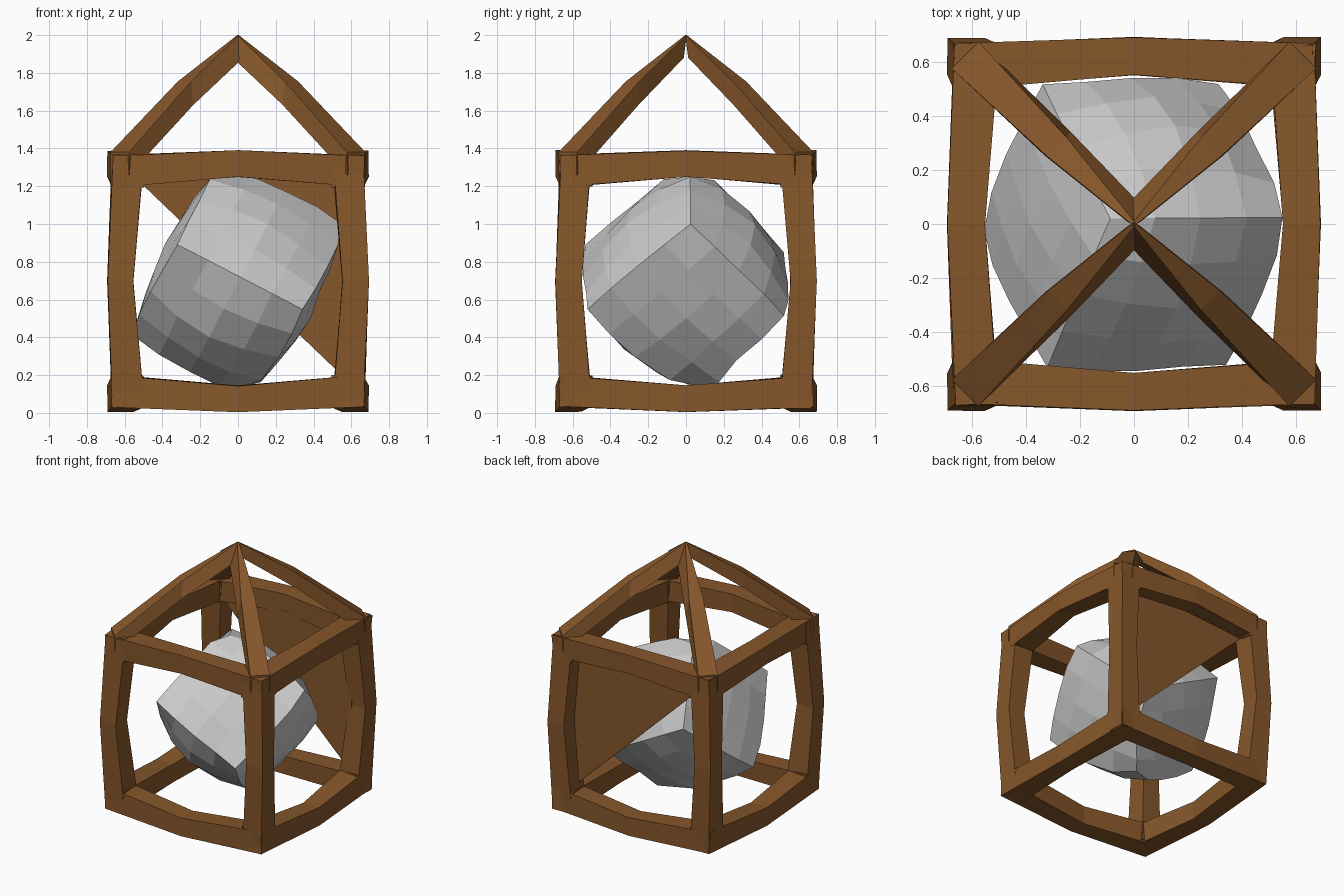
import bpy, bmesh, random
from math import sqrt, exp
from mathutils import Vector, Matrix

if "Cube" in bpy.data.objects:
    bpy.data.objects.remove(bpy.data.objects["Cube"])

random.seed(4)
wood = bpy.data.materials.new("wood")
wood.diffuse_color = (0.24, 0.095, 0.024, 1)
wood.use_nodes = True
wood.node_tree.nodes["Principled BSDF"].inputs["Base Color"].default_value = wood.diffuse_color


def make(name, verts, faces, mat=None):
    me = bpy.data.meshes.new(name)
    me.from_pydata(verts, [], faces)
    bm = bmesh.new()
    bm.from_mesh(me)
    bmesh.ops.recalc_face_normals(bm, faces=bm.faces)
    bm.to_mesh(me)
    bm.free()
    ob = bpy.data.objects.new(name, me)
    bpy.context.collection.objects.link(ob)
    if mat:
        me.materials.append(mat)
    return ob


def loft(name, rings, mat):
    """Skin a list of four-point rings into a closed beam."""
    verts = [p for r in rings for p in r]
    faces = [(0, 1, 2, 3), tuple(len(verts) - 4 + i for i in range(4))]
    for k in range(len(rings) - 1):
        for i in range(4):
            j = (i + 1) % 4
            faces.append((4 * k + i, 4 * k + j, 4 * k + 4 + j, 4 * k + 4 + i))
    return make(name, verts, faces, mat)


# Cage: twelve beams, each bowed outwards at its middle
CENTRE = Vector((0, 0, 0.697))


def cage_beam(name, axis, s1, s2):
    a1, a2 = [a for a in range(3) if a != axis]
    rings = []
    for t, lo, hi in ((-0.665, 0.499, 0.665), (0, 0.553, 0.692), (0.665, 0.499, 0.665)):
        ring = []
        for u, v in ((lo, lo), (hi, lo), (hi, hi), (lo, hi)):
            p = Vector((0, 0, 0))
            jit = 0.005 if t else 0.002
            p[axis] = t + (random.uniform(-1, 1) * 0.01 if t else 0)
            p[a1] = s1 * (u + random.uniform(-jit, jit))
            p[a2] = s2 * (v + random.uniform(-jit, jit))
            ring.append(p + CENTRE)
        rings.append(ring)
    loft(name, rings, wood)


side = {-1: "left", 1: "right"}
depth = {-1: "front", 1: "back"}
level = {-1: "bottom", 1: "top"}
for a in (-1, 1):
    for b in (-1, 1):
        cage_beam(f"{level[b]}_{depth[a]}_beam", 0, a, b)
        cage_beam(f"{level[b]}_{side[a]}_beam", 1, a, b)
        cage_beam(f"{depth[b]}_{side[a]}_post", 2, a, b)

# Roof: four tapered rafters meeting at a pointed apex
for sx in (-1, 1):
    for sy in (-1, 1):
        d = Vector((sx, sy, 0)) / sqrt(2)
        n = Vector((-sy, sx, 0)) / sqrt(2)
        rings = []
        for r, top, bot, wt, wb, shift in ((0, 2.0, 1.88, 0.006, 0.04, 0.04),
                                           (0.4, 1.755, 1.63, 0.05, 0.065, 0.015),
                                           (0.885, 1.38, 1.26, 0.07, 0.07, 0)):
            low = Vector((0, sy * shift, bot))
            high = Vector((0, 0, top))
            rings.append([d * r - n * wb + low, d * r + n * wb + low,
                          d * r + n * wt + high, d * r - n * wt + high])
        loft(f"{depth[sy]}_{side[sx]}_rafter", rings, wood)

# Triangular panel filling the upper right half of the back
tri = [(-0.56, 1.26), (0.58, 1.26), (0.58, 0.17)]
make("back_panel", [(x, y, z) for y in (0.55, 0.565) for x, z in tri],
     [(0, 1, 2), (3, 4, 5), (0, 1, 4, 3), (1, 2, 5, 4), (2, 0, 3, 5)], wood)

# Rock: tilted cube with bulging, slightly rough faces
u = Vector((0.23, 0.55, 0.45)).normalized()
v = Vector((-0.63, 0.03, 0.36))
v = (v - u * v.dot(u)).normalized()
w = u.cross(v)
rot = Matrix((u, v, w)).transposed()
BULGE = (0.085, 0.025, 0.05)    # how far each pair of faces swells
LOWEST = Vector((0.1, -0.03, -0.6))
bm = bmesh.new()
bmesh.ops.create_cube(bm, size=2)
bmesh.ops.subdivide_edges(bm, edges=bm.edges[:], cuts=3, use_grid_fill=True)
for vert in bm.verts:
    p = vert.co.copy()
    q = p * 0.325 + p.normalized() * 0.08
    for k in range(3):
        i, j = (k + 1) % 3, (k + 2) % 3
        if abs(p[k]) > 0.99:
            q[k] += p[k] * BULGE[k] * (1 - p[i] ** 2) * (1 - p[j] ** 2)
    q *= 1 + random.uniform(-0.015, 0.015)
    c = rot @ q
    c += Vector((-0.05, 0.1, 0)) * exp(-(c - LOWEST).length_squared / 0.05)
    c.x = max(-0.555, min(0.55, c.x))
    c.y = max(-0.555, min(0.55, c.y))
    c.z = max(-0.56, min(0.55, c.z))
    vert.co = c + Vector((0, 0, 0.7))
bmesh.ops.recalc_face_normals(bm, faces=bm.faces)
me = bpy.data.meshes.new("rock")
bm.to_mesh(me)
bm.free()
bpy.context.collection.objects.link(bpy.data.objects.new("rock", me))
